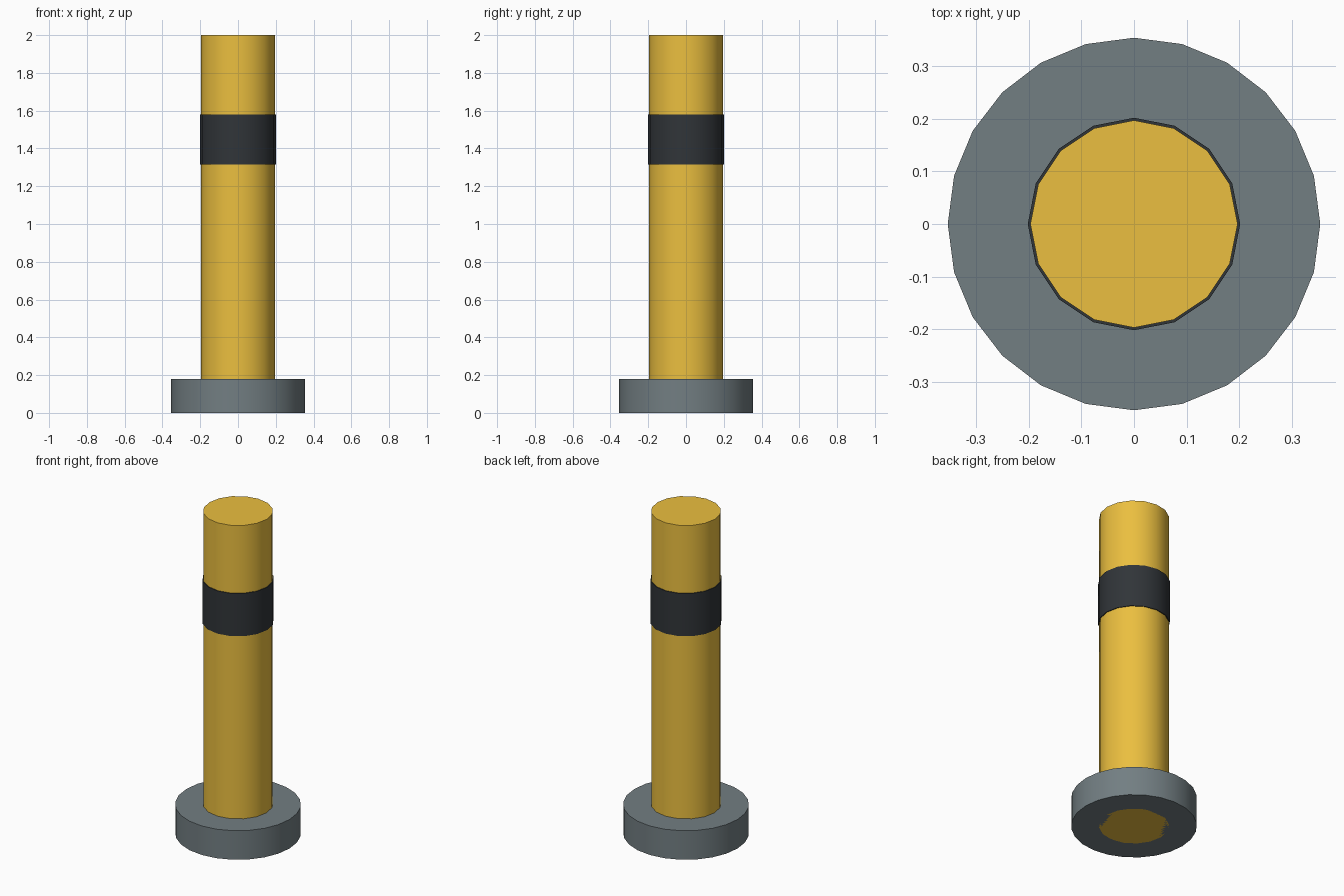
import bpy
import math

if "Cube" in bpy.data.objects:
    bpy.data.objects.remove(bpy.data.objects["Cube"])


def material(name, color):
    mat = bpy.data.materials.new(name)
    mat.diffuse_color = (*color, 1)
    mat.use_nodes = True
    mat.node_tree.nodes["Principled BSDF"].inputs["Base Color"].default_value = mat.diffuse_color
    return mat


def cylinder(name, radius, z0, z1, sides, mat):
    bpy.ops.mesh.primitive_cylinder_add(
        vertices=sides, radius=radius, depth=z1 - z0, location=(0, 0, (z0 + z1) / 2))
    obj = bpy.context.object
    obj.name = name
    obj.data.materials.append(mat)
    bpy.ops.object.shade_smooth_by_angle(angle=math.radians(40))
    return obj


grey = material("base_grey", (0.17, 0.21, 0.225))
yellow = material("post_yellow", (0.83, 0.52, 0.05))
black = material("band_black", (0.03, 0.035, 0.04))

# Round foot, tall post running through it, and a thin raised stripe
cylinder("base", 0.354, 0.0, 0.18, 24, grey)
cylinder("post", 0.197, 0.0, 2.0, 16, yellow)
cylinder("band", 0.202, 1.315, 1.58, 16, black)
